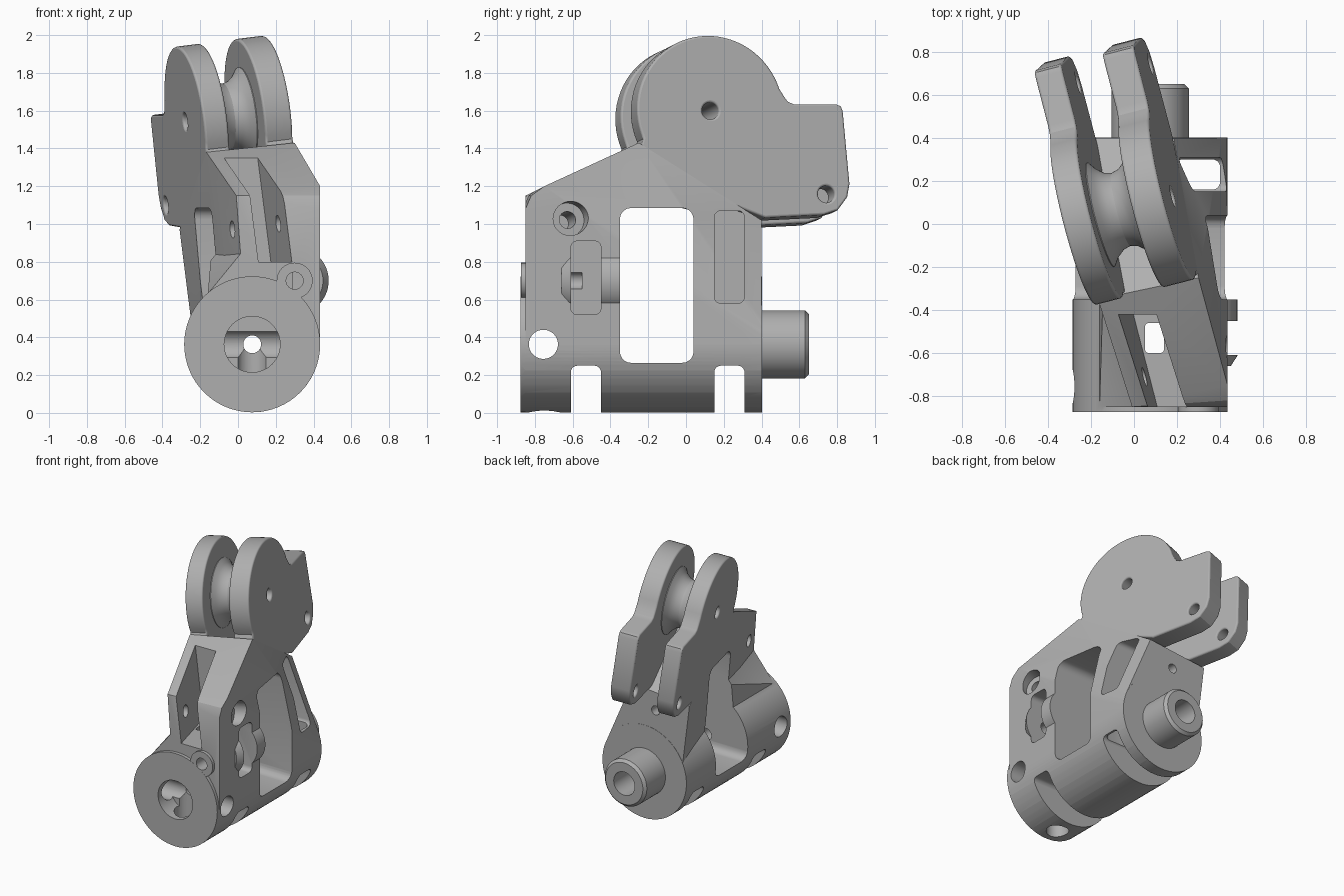
import bpy, bmesh, math
from mathutils import Matrix, Vector

cube = bpy.data.objects.get("Cube")
if cube:
    bpy.data.objects.remove(cube, do_unlink=True)

metal = bpy.data.materials.new("plain_grey_metal")
metal.use_nodes = True
GREY = (0.43, 0.43, 0.43, 1)
metal.diffuse_color = GREY
metal.node_tree.nodes["Principled BSDF"].inputs["Base Color"].default_value = GREY

# Fork frame: X is the pivot axis, origin on the outer face of the right plate
PIVOT = Vector((0.18, 0.13, 1.6))
FORK = (Matrix.Translation(PIVOT) @ Matrix.Rotation(math.radians(14.5), 4, 'Z')
        @ Matrix.Rotation(math.radians(-7), 4, 'Y'))
AXIS = FORK.to_3x3() @ Vector((1, 0, 0))
WIDTH = 0.48
WORLD = Matrix()


def finish(name, bm, matrix=WORLD):
    bm.transform(matrix)
    bmesh.ops.recalc_face_normals(bm, faces=bm.faces[:])
    mesh = bpy.data.meshes.new(name)
    bm.to_mesh(mesh)
    bm.free()
    mesh.materials.append(metal)
    ob = bpy.data.objects.new(name, mesh)
    bpy.context.collection.objects.link(ob)
    return ob


def lathe(name, start, end, radii, matrix=WORLD, sides=64):
    """Solid of revolution; radii are (fraction along the axis, radius)."""
    start, end = matrix @ Vector(start), matrix @ Vector(end)
    turn = (end - start).to_track_quat('Z', 'Y').to_matrix().to_4x4()
    bm = bmesh.new()
    rings = []
    for t, r in radii:
        place = Matrix.Translation(start.lerp(end, t)) @ turn
        rings.append([bm.verts.new(place @ Vector((r * math.cos(a), r * math.sin(a), 0)))
                      for a in (math.tau * i / sides for i in range(sides))])
    for a, b in zip(rings, rings[1:]):
        for i in range(sides):
            j = (i + 1) % sides
            bm.faces.new((a[i], a[j], b[j], b[i]))
    bm.faces.new(rings[0])
    bm.faces.new(rings[-1])
    return finish(name, bm)


def rod(name, start, end, r, matrix=WORLD):
    return lathe(name, start, end, [(0, r), (1, r)], matrix)


def box(name, low, high, round_axis=None, r=0.035):
    low, high = Vector(low), Vector(high)
    bm = bmesh.new()
    bmesh.ops.create_cube(bm, size=1)
    for v in bm.verts:
        v.co = [(low[i] + high[i]) / 2 + v.co[i] * (high[i] - low[i]) for i in range(3)]
    if round_axis is not None:
        edges = [e for e in bm.edges
                 if abs((e.verts[0].co - e.verts[1].co).normalized()[round_axis]) > 0.9]
        bmesh.ops.bevel(bm, geom=edges, offset=r, segments=5, profile=0.5, affect='EDGES')
    return finish(name, bm)


def hull(name, points):
    bm = bmesh.new()
    for p in points:
        bm.verts.new(p)
    res = bmesh.ops.convex_hull(bm, input=bm.verts[:])
    spare = {g for g in res["geom_interior"] + res["geom_unused"]
             if isinstance(g, bmesh.types.BMVert)}
    bmesh.ops.delete(bm, geom=list(spare), context='VERTS')
    bmesh.ops.dissolve_limit(bm, angle_limit=0.01, verts=bm.verts[:], edges=bm.edges[:])
    return finish(name, bm)


def on_slab(u, y, z):
    """Point at a given y and z on the plane u along the pivot axis."""
    x = PIVOT.x + (u - AXIS.y * (y - PIVOT.y) - AXIS.z * (z - PIVOT.z)) / AXIS.x
    return Vector((min(x, 0.435), y, z))


def combine(target, others, operation):
    bpy.context.view_layer.objects.active = target
    for other in others:
        mod = target.modifiers.new("combine", 'BOOLEAN')
        mod.operation, mod.solver, mod.object = operation, 'EXACT', other
        bpy.ops.object.modifier_apply(modifier=mod.name)
        bpy.data.objects.remove(other, do_unlink=True)


def round_edges(ob, width):
    mod = ob.modifiers.new("soft_edges", 'BEVEL')
    mod.width, mod.segments, mod.limit_method = width, 3, 'ANGLE'
    mod.angle_limit = math.radians(50)


# Housing: horizontal barrel plus a slanted slab that flows into its right side
CX, CZ, R = 0.075, 0.363, 0.36
barrel_side = [(CX + R * math.cos(a), y, CZ + R * math.sin(a)) for y in (-0.85, 0.4)
               for a in (math.radians(-90 + 7.5 * i) for i in range(25))]
side_outline = [(-0.85, 0.4), (-0.85, 1.08), (-0.82, 1.15), (-0.75, 1.2),
                (-0.25, 1.43), (0.4, 1.02), (0.4, 0.4)]
slab = [on_slab(0, y, z) for y, z in side_outline]
slab += [on_slab(-WIDTH, max(y - 0.1, -0.85) if y < 0 else y, z - 0.05)
         for y, z in side_outline]
housing = hull("housing", barrel_side + slab)
fillet = hull("fillet", [p for y in (-0.85, -0.2) for p in
              (on_slab(-WIDTH, y, 0.86), Vector((-0.03, y, 0.74)),
               Vector((-0.16, y, 0.63)), Vector((CX, y, CZ)))])
combine(housing, [rod("barrel", (CX, -0.875, CZ), (CX, 0.402, CZ), R), fillet,
                  lathe("screw_bulge", (0.3, -0.66, 0.7), (0.3, -0.35, 0.7),
                        [(0, 0.15), (0.15, 0.18), (1, 0.18)]),
                  rod("screw_boss", (0.3, -0.874, 0.7), (0.3, -0.5, 0.7), 0.095)], 'UNION')

# Openings in the housing
front_pocket = hull("front_pocket", [on_slab(u, y, z) for u in (-0.41, -0.24)
                                     for y in (-1, -0.42) for z in (0.8, 1.6)])
cuts = [
    box("window", (-1, -0.35, 0.265), (1, 0.04, 1.085), 0, 0.06),
    box("front_notch", (-1, -0.61, -0.1), (1, -0.45, 0.25), 0),
    box("rear_notch", (-1, 0.15, -0.1), (1, 0.31, 0.25), 0),
    box("front_side_pocket", (0.29, -0.61, 0.52), (1, -0.45, 0.91), 0),
    box("rear_side_pocket", (0.1, 0.15, 0.58), (1, 0.31, 1.07), 0),
    box("rear_drop", (0.19, 0.16, 0.1), (0.4, 0.3, 0.7), 2),
    box("front_drop", (0.05, -0.6, 0.1), (0.14, -0.46, 0.9), 2, 0.02),
    front_pocket,
    rod("cross_hole", (-1, -0.755, CZ), (1, -0.755, CZ), 0.077),
    rod("drain_hole", (CX, -0.75, -0.1), (CX, -0.75, CZ), 0.08),
    rod("front_recess", (CX, -1, CZ), (CX, -0.72, CZ), 0.148),
    rod("axle_hole", (CX, -1, CZ), (CX, 0.6, CZ), 0.047),
    rod("screw_hole", (0.3, -1, 0.7), (0.3, -0.55, 0.7), 0.045),
    rod("rear_hole", (-0.02, 0.2, 0.86), (-0.02, 0.6, 0.86), 0.035),
]
bolt = on_slab(0, -0.61, 1.03)
cuts += [rod("bolt_seat", bolt - AXIS * 0.07, bolt + AXIS * 0.3, 0.09),
         rod("bolt_hole", bolt - AXIS * 0.7, bolt, 0.045)]
combine(housing, cuts, 'DIFFERENCE')

# Fork plates: round head with a square tail behind
outline = [(0.1, -0.5), (0.28, -0.57), (0.6, -0.555), (0.68, -0.53), (0.735, -0.46),
           (0.75, -0.39), (0.725, 0.0), (0.715, 0.025), (0.69, 0.035), (0.46, 0.035),
           (0.425, 0.05), (0.405, 0.08)]
outline += [(0.4 * math.cos(a), 0.4 * math.sin(a))
            for a in (math.radians(17 + 5 * i) for i in range(38))]
outline += [(-0.39, -0.2), (-0.3, -0.4)]


def plate(name, u0, u1):
    bm = bmesh.new()
    face = bm.faces.new([bm.verts.new((u0, v, w)) for v, w in outline])
    grown = bmesh.ops.extrude_face_region(bm, geom=[face])["geom"]
    for g in grown:
        if isinstance(g, bmesh.types.BMVert):
            g.co.x = u1
    ob = finish(name, bm, FORK)
    combine(ob, [rod("hole", (-1, v, w), (1, v, w), 0.045, FORK)
                 for v, w in ((0, 0), (0.62, -0.445))], 'DIFFERENCE')
    round_edges(ob, 0.012)
    return ob


right_plate = plate("right_plate", -0.15, 0)
left_plate = plate("left_plate", -WIDTH, -0.35)

# Waisted hub between the plates, with a bore
hub = lathe("pivot_hub", (-0.37, 0, 0), (-0.13, 0, 0),
            [(0, 0.25), (0.1, 0.25), (0.2, 0.215), (0.35, 0.185), (0.5, 0.175),
             (0.65, 0.185), (0.8, 0.215), (0.9, 0.25), (1, 0.25)], FORK)
combine(hub, [rod("hub_bore", (-1, 0, 0), (1, 0, 0), 0.045, FORK)], 'DIFFERENCE')

# Rear shaft with chamfered rim and bore
shaft = lathe("rear_shaft", (CX, 0.36, CZ), (CX, 0.65, CZ),
              [(0, 0.18), (0.93, 0.18), (1, 0.16)])
combine(shaft, [rod("shaft_bore", (CX, 0.45, CZ), (CX, 0.8, CZ), 0.09),
                rod("shaft_through", (CX, 0, CZ), (CX, 0.8, CZ), 0.047)], 'DIFFERENCE')

for ob in (housing, right_plate, left_plate, hub, shaft):
    bpy.ops.object.select_all(action='DESELECT')
    ob.select_set(True)
    bpy.context.view_layer.objects.active = ob
    bpy.ops.object.shade_smooth_by_angle(angle=math.radians(30))
